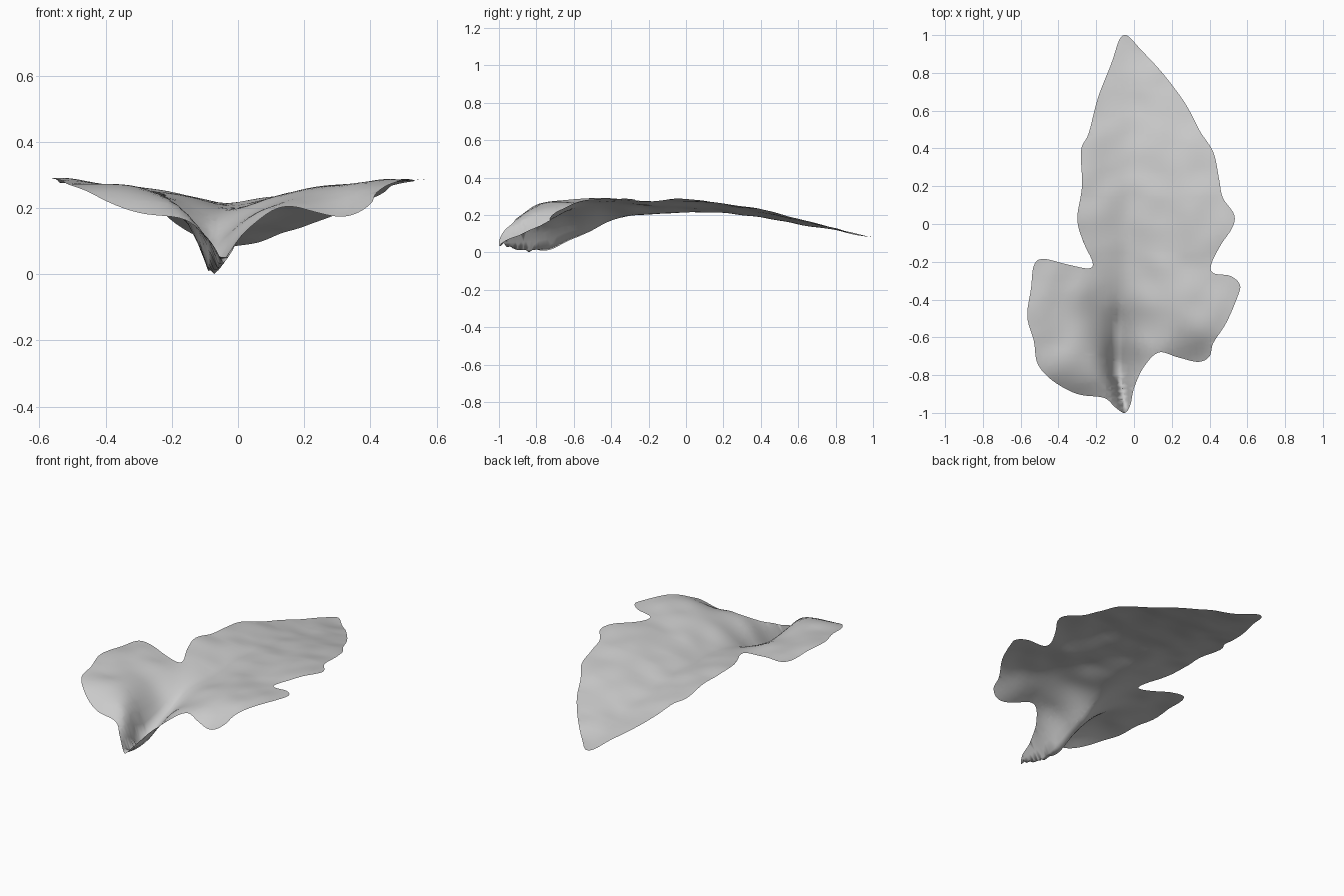
import bpy, bmesh, math
from mathutils import Vector, noise

if "Cube" in bpy.data.objects:
    bpy.data.objects.remove(bpy.data.objects["Cube"])


def material(name, colour):
    mat = bpy.data.materials.new(name)
    mat.use_nodes = True
    mat.diffuse_color = colour
    mat.node_tree.nodes["Principled BSDF"].inputs["Base Color"].default_value = colour
    return mat


def spline(a, b, c, d, t):
    """Catmull-Rom blend from b to c."""
    return 0.5 * (2 * b + (c - a) * t + (2 * a - 5 * b + 4 * c - d) * t * t
                  + (3 * b - a - 3 * c + d) * t ** 3)


def smooth_loop(points, steps=6):
    """Closed smooth outline through the given points."""
    pts = [Vector((*p, 0)) for p in points]
    n = len(pts)
    return [spline(*(pts[(i + k) % n] for k in (-1, 0, 1, 2)), s / steps)
            for i in range(n) for s in range(steps)]


def along(table, y):
    """Smoothed lookup of evenly spaced values from y = -1 to y = 1."""
    n = len(table) - 1
    f = min(max((y + 1) / 2 * n, 0), n - 1e-6)
    i = int(f)
    return spline(*(table[min(max(i + k, 0), n)] for k in (-1, 0, 1, 2)), f - i)


# Profiles along the leaf: midrib height, rim height, midrib position, fold widths
midrib = [.045, .005, .08, .175, .212, .224, .215, .195, .162, .125, .088]
rim = [.15, .265, .295, .305, .305, .315, .3, .265, .21, .148, .09]
centre = [-.045, -.08, -.085, -.07, -.05, -.03, -.02, -.02, -.02, -.03, -.04]
fold_left = [.03, .05, .1, .18, .25, .3, .3, .3, .3, .2, .1]
fold_right = [.05, .1, .14, .2, .28, .33, .35, .35, .3, .2, .1]


def height(x, y):
    dx = x - along(centre, y)
    w = along(fold_left if dx < 0 else fold_right, y)
    low, high = along(midrib, y), along(rim, y)
    r = abs(dx) / w
    z = low + (high - low) * (1 - math.exp(-r * r / (r + 0.3)))
    # drooping front edges of both lobes
    z -= 0.1 * math.exp(-((x - .3) / .18) ** 2 - ((y + .78) / .16) ** 2)
    z -= 0.015 * math.exp(-((x + .3) / .18) ** 2 - ((y + .92) / .12) ** 2)
    # gentle wrinkles
    return z + 0.01 * noise.noise(Vector((x * 7, y * 7, 0.3)))


# Leaf outline, anticlockwise from the stalk
outline = [(-.05, -1), (-.02, -.96), (0, -.87), (.05, -.76), (.13, -.68), (.23, -.705),
           (.34, -.73), (.4, -.7), (.42, -.63), (.49, -.52), (.55, -.38), (.56, -.32),
           (.51, -.275), (.42, -.26), (.41, -.21), (.46, -.11), (.52, -.02), (.53, .05),
           (.47, .14), (.45, .24), (.42, .38), (.35, .49), (.27, .64), (.15, .8),
           (.03, .93), (-.02, .985), (-.05, 1), (-.08, .97), (-.12, .85), (-.19, .67),
           (-.24, .48), (-.28, .39), (-.275, .2), (-.3, .03), (-.27, -.09), (-.22, -.2),
           (-.24, -.235), (-.35, -.215), (-.48, -.185), (-.53, -.22), (-.545, -.34),
           (-.565, -.49), (-.53, -.62), (-.51, -.74), (-.43, -.83), (-.3, -.9),
           (-.16, -.92), (-.1, -.97)]

# Fill the outline, then slice it into a fine grid
bm = bmesh.new()
face = bm.faces.new([bm.verts.new(p) for p in smooth_loop(outline)])
bmesh.ops.triangulate(bm, faces=[face])
step = 0.03
for axis, reach in ((Vector((1, 0, 0)), 20), (Vector((0, 1, 0)), 34)):
    for i in range(-reach, reach + 1):
        bmesh.ops.bisect_plane(bm, geom=bm.verts[:] + bm.edges[:] + bm.faces[:],
                               plane_co=axis * i * step, plane_no=axis)
bmesh.ops.dissolve_limit(bm, angle_limit=0.001, verts=[], edges=[
    e for e in bm.edges if len(e.link_faces) == 2 and
    abs(e.verts[0].co.x - e.verts[1].co.x) > 1e-4 and
    abs(e.verts[0].co.y - e.verts[1].co.y) > 1e-4])
bmesh.ops.triangulate(bm, faces=[f for f in bm.faces if len(f.verts) > 4])

# Bend the flat sheet into the folded leaf, resting on the ground
for v in bm.verts:
    v.co.z = height(v.co.x, v.co.y)
lowest = min(v.co.z for v in bm.verts)
for v in bm.verts:
    v.co.z -= lowest
bm.normal_update()
for f in bm.faces:
    f.smooth = True
    if f.normal.z < 0:
        f.normal_flip()

mesh = bpy.data.meshes.new("leaf_blade")
bm.to_mesh(mesh)
bm.free()
leaf = bpy.data.objects.new("leaf_blade", mesh)
bpy.context.collection.objects.link(leaf)
mesh.materials.append(material("pale_grey", (0.6, 0.6, 0.6, 1)))
